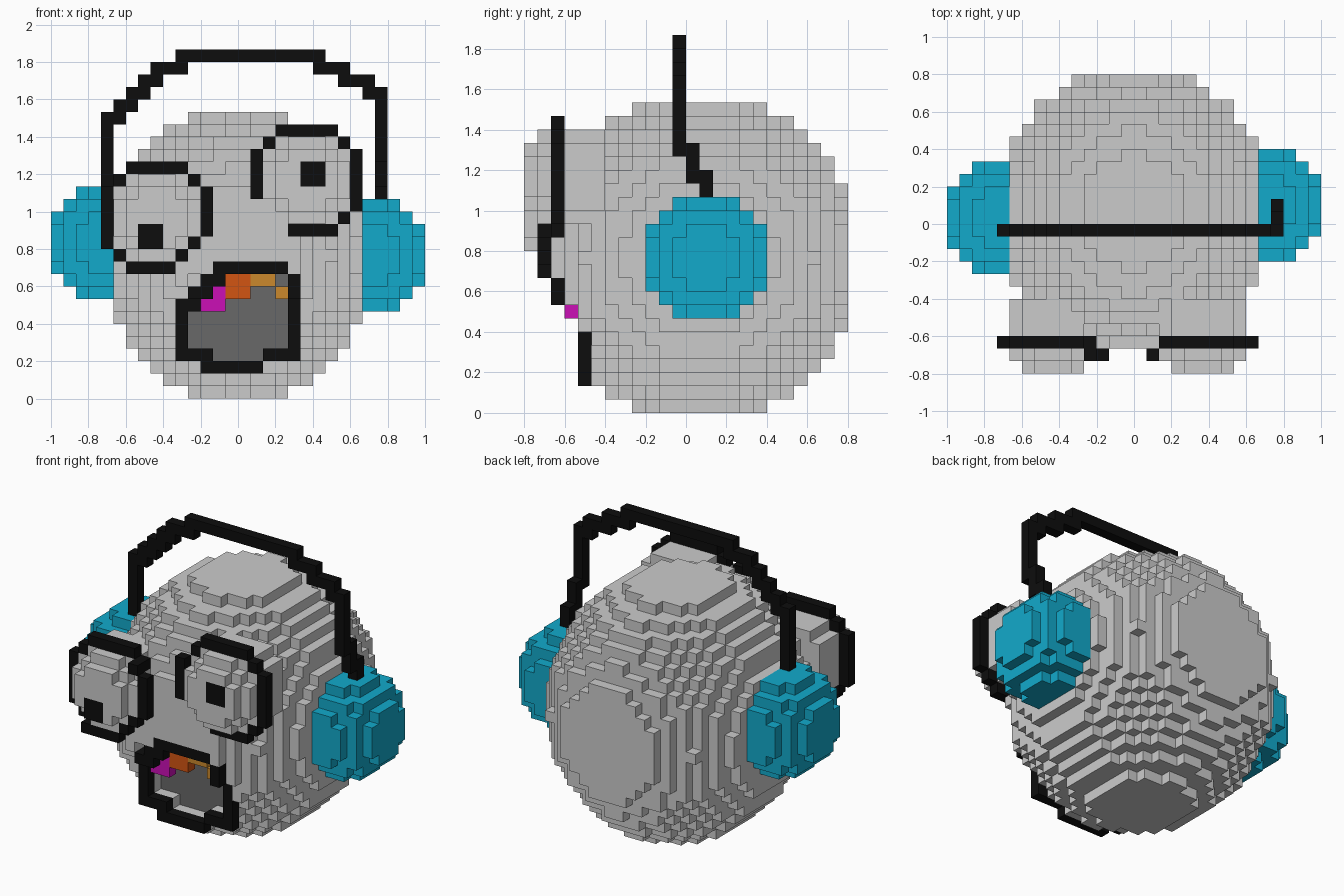
import bpy, bmesh
from mathutils import Vector

cube = bpy.data.objects.get("Cube")
if cube:
    bpy.data.objects.remove(cube, do_unlink=True)

UNIT = 1 / 15                       # edge of one block
ORIGIN = Vector((-15, -12, 0))      # block grid corner
SIZE = (30, 24, 28)


def material(name, r, g, b):
    m = bpy.data.materials.new(name)
    m.use_nodes = True
    m.diffuse_color = (r, g, b, 1)
    bsdf = next(n for n in m.node_tree.nodes if n.type == 'BSDF_PRINCIPLED')
    bsdf.inputs["Base Color"].default_value = (r, g, b, 1)
    return m


GREY = material("light_grey", .6, .6, .6)
DARK = material("dark_grey", .14, .14, .14)
BLACK = material("black", .004, .004, .004)
TEAL = material("teal", .006, .4, .6)
PINK = material("magenta", .6, .005, .47)
ORANGE = material("orange", .65, .09, .006)
AMBER = material("amber", .6, .25, .025)


def box(x, y, z):
    """Blocks in inclusive index ranges; a single number is one layer."""
    spans = [(s, s) if isinstance(s, int) else s for s in (x, y, z)]
    rx, ry, rz = (range(a, b + 1) for a, b in spans)
    return {(i, j, k) for i in rx for j in ry for k in rz}


def plates(y, spans):
    """Several one-layer rectangles at the same depth."""
    return set().union(*(box(x, y, z) for x, z in spans))


def ellipsoid(area, centre, squares):
    return {p for p in area
            if sum((a - c) ** 2 / s for a, c, s in zip(p, centre, squares)) <= 1}


def build(name, blocks, mat, paint=None):
    """Make one object from the exposed sides of a set of blocks."""
    bm = bmesh.new()
    corners = {}

    def vert(p):
        if p not in corners:
            corners[p] = bm.verts.new((Vector(p) + ORIGIN) * UNIT)
        return corners[p]

    for p in sorted(blocks):
        for axis in range(3):
            u, v = (axis + 1) % 3, (axis + 2) % 3
            for side in (0, 1):
                q = list(p)
                q[axis] += 2 * side - 1
                if tuple(q) in blocks:
                    continue
                loop = []
                for du, dv in ((0, 0), (1, 0), (1, 1), (0, 1)):
                    c = list(p)
                    c[axis] += side
                    c[u] += du
                    c[v] += dv
                    loop.append(vert(tuple(c)))
                face = bm.faces.new(loop if side else loop[::-1])
                face.material_index = 1 if paint and p in paint[0] else 0
    mesh = bpy.data.meshes.new(name)
    bm.to_mesh(mesh)
    bm.free()
    mesh.materials.append(mat)
    if paint:
        mesh.materials.append(paint[1])
    bpy.context.collection.objects.link(bpy.data.objects.new(name, mesh))


# Eyeballs: domed fronts with straight backs, pupils on the front blocks
def eyeball(name, x, z, pupil):
    centre = (x, 3, z)
    dome = ellipsoid(box((x - 4, x + 4), (0, 3), (z - 4, z + 4)), centre, [14.1] * 3)
    back = {(i, j, k) for i, j0, k in dome if j0 == 3 for j in (4, 5)}
    build(name, dome | back, GREY, (pupil, BLACK))
    return dome | back


eyes = eyeball("right_eye", 8, 14, box((7, 8), 0, (12, 13)))
eyes |= eyeball("left_eye", 20, 17, box((20, 21), 0, (17, 18)))

# Spectacle rims around the eyes, stepping forward towards the nose
right_rim = plates(2, [((6, 10), 18), (5, 17), (11, 17), (4, (12, 16)), (5, 11)])
right_rim |= plates(1, [((6, 9), 10), (10, 11), (11, 12), (12, (13, 16)), (11, 17)])
left_rim = plates(2, [((18, 22), 21), (17, 20), (23, 20), (24, (15, 19)),
                      (23, 14), ((19, 22), 13), (18, 14), (17, 15)])
left_rim |= box(16, 1, (16, 19))
build("right_eye_rim", right_rim, BLACK)
build("left_eye_rim", left_rim, BLACK)

# Lips: lower part set back, upper part further forward
lips = plates(4, [((12, 16), 2), ((10, 12), 3), ((17, 19), 3), (10, (4, 6)),
                  ((10, 11), 7), (19, (4, 7))])
lips |= box((11, 12), (2, 3), 8) | box(19, (2, 3), 8)
lips |= plates(2, [((12, 13), 9), (19, 9), ((13, 18), 10)])
build("lips", lips, BLACK)

# Coloured pieces under the upper lip
pink = plates(3, [((12, 13), 7), (13, 8)])
orange = box((14, 15), 3, (8, 9))
amber = plates(3, [((16, 17), 9), (18, 8)])
build("magenta_tooth", pink, PINK)
build("orange_tooth", orange, ORANGE)
build("amber_tooth", amber, AMBER)

# Head: rounded body, flattened at the limits, with a mouth hollow
head = ellipsoid(box((5, 24), (2, 23), (0, 22)), (14.5, 12.5, 11), (118.5, 138, 145))
mouth = plates((0, 5), [((13, 16), 3), ((11, 18), (4, 6)), ((12, 18), 7),
                        ((13, 18), 8), ((14, 18), 9)])
jaw_front = box((0, 29), (0, 3), (0, 7)) | box((11, 19), (0, 3), (8, 9))
lining = {p for p in head if (p[0], 5, p[2]) in mouth and p[1] == 6}
head -= mouth | jaw_front | lips | right_rim | left_rim | eyes | pink | orange | amber
build("head", head, GREY, (lining, DARK))

# Ear cups: half balls on each side
ears = {"right_ear_cup": ((0, 4), (4, 12, 12)), "left_ear_cup": ((25, 29), (25, 13, 11))}
for name, (width, centre) in ears.items():
    area = box(width, (0, SIZE[1]), (0, SIZE[2]))
    build(name, ellipsoid(area, centre, [22.5] * 3), TEAL)

# Headband: stepped arch, bending back to the left cup
band = plates(11, [((10, 21), 27), ((8, 10), 26), ((21, 23), 26), ((7, 8), 25),
                   ((23, 25), 25), ((6, 7), 24), ((25, 26), 24), ((5, 6), 23),
                   ((4, 5), 22), (4, (17, 21)), (26, (19, 23))])
band |= box(26, 12, (17, 19)) | box(26, 13, (16, 17))
build("headband", band, BLACK)
